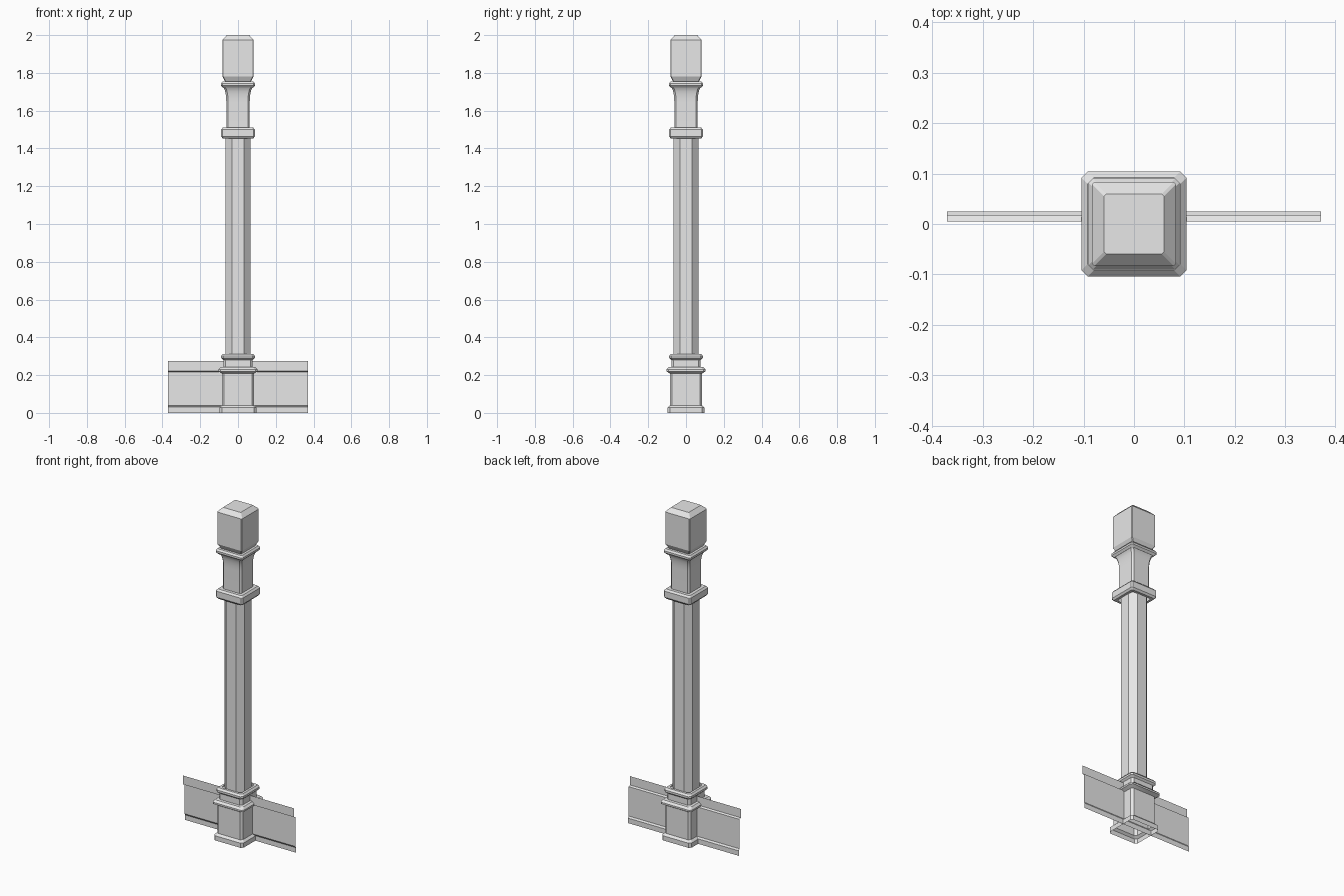
import bpy, bmesh, math

if "Cube" in bpy.data.objects:
    bpy.data.objects.remove(bpy.data.objects["Cube"], do_unlink=True)

grey = bpy.data.materials.new("plain_grey")
grey.use_nodes = True
grey.diffuse_color = (0.8, 0.8, 0.8, 1)
grey.node_tree.nodes["Principled BSDF"].inputs["Base Color"].default_value = (0.8, 0.8, 0.8, 1)


def finish(name, bm, angle=25):
    mesh = bpy.data.meshes.new(name)
    bm.to_mesh(mesh)
    bm.free()
    mesh.materials.append(grey)
    obj = bpy.data.objects.new(name, mesh)
    bpy.context.collection.objects.link(obj)
    bpy.ops.object.select_all(action='DESELECT')
    obj.select_set(True)
    bpy.context.view_layer.objects.active = obj
    bpy.ops.object.shade_smooth_by_angle(angle=math.radians(angle))
    return obj


def square_loft(name, profile, chamfer, cap_top=False):
    """Loft a chamfered square through (half width, height) pairs."""
    bm = bmesh.new()
    rings = []
    for half, z in profile:
        c = half - chamfer
        corners = [(half, -c), (half, c), (c, half), (-c, half),
                   (-half, c), (-half, -c), (-c, -half), (c, -half)]
        rings.append([bm.verts.new((x, y, z)) for x, y in corners])
    for low, high in zip(rings, rings[1:]):
        for i in range(8):
            j = (i + 1) % 8
            bm.faces.new((low[i], low[j], high[j], high[i]))
    if cap_top:
        bm.faces.new(rings[-1])
    return finish(name, bm)


# Hollow plinth with foot, collar and upper ring
square_loft("plinth", [(0.098, 0), (0.098, 0.028), (0.085, 0.04), (0.085, 0.208),
                       (0.104, 0.22), (0.104, 0.23), (0.092, 0.242), (0.078, 0.244),
                       (0.078, 0.28), (0.089, 0.29), (0.089, 0.302), (0.08, 0.313),
                       (0.066, 0.313)], 0.012)

# Eight-sided shaft
square_loft("shaft", [(0.067, 0.3), (0.067, 1.46)], 0.035)

# Ring above the shaft
square_loft("shaft_ring", [(0.064, 1.452), (0.08, 1.452), (0.089, 1.463),
                           (0.089, 1.5), (0.08, 1.511), (0.06, 1.511)], 0.008)

# Neck with a concave flare
flare = [(0.062 + 0.02 * (1 - math.cos(t * math.pi / 12)),
          1.645 + 0.08 * math.sin(t * math.pi / 12)) for t in range(7)]
square_loft("neck", [(0.062, 1.505)] + flare, 0.01)

# Ring under the cap
square_loft("cap_ring", [(0.08, 1.722), (0.09, 1.732), (0.09, 1.743),
                         (0.082, 1.754), (0.064, 1.754)], 0.008)

# Cap block with bevelled top
square_loft("cap", [(0.066, 1.75), (0.07, 1.758), (0.083, 1.782), (0.083, 1.975),
                    (0.059, 2.0)], 0.004, cap_top=True)

# Stepped sheet skirting running through the plinth
bm = bmesh.new()
step_profile = [(0.025, 0), (0.025, 0.03), (0.018, 0.04), (0.018, 0.217),
                (0.005, 0.222), (0.005, 0.275)]
pairs = [[bm.verts.new((x, y, z)) for x in (-0.37, 0.37)] for y, z in step_profile]
for low, high in zip(pairs, pairs[1:]):
    bm.faces.new((low[0], low[1], high[1], high[0]))
finish("skirting_board", bm, 20)
